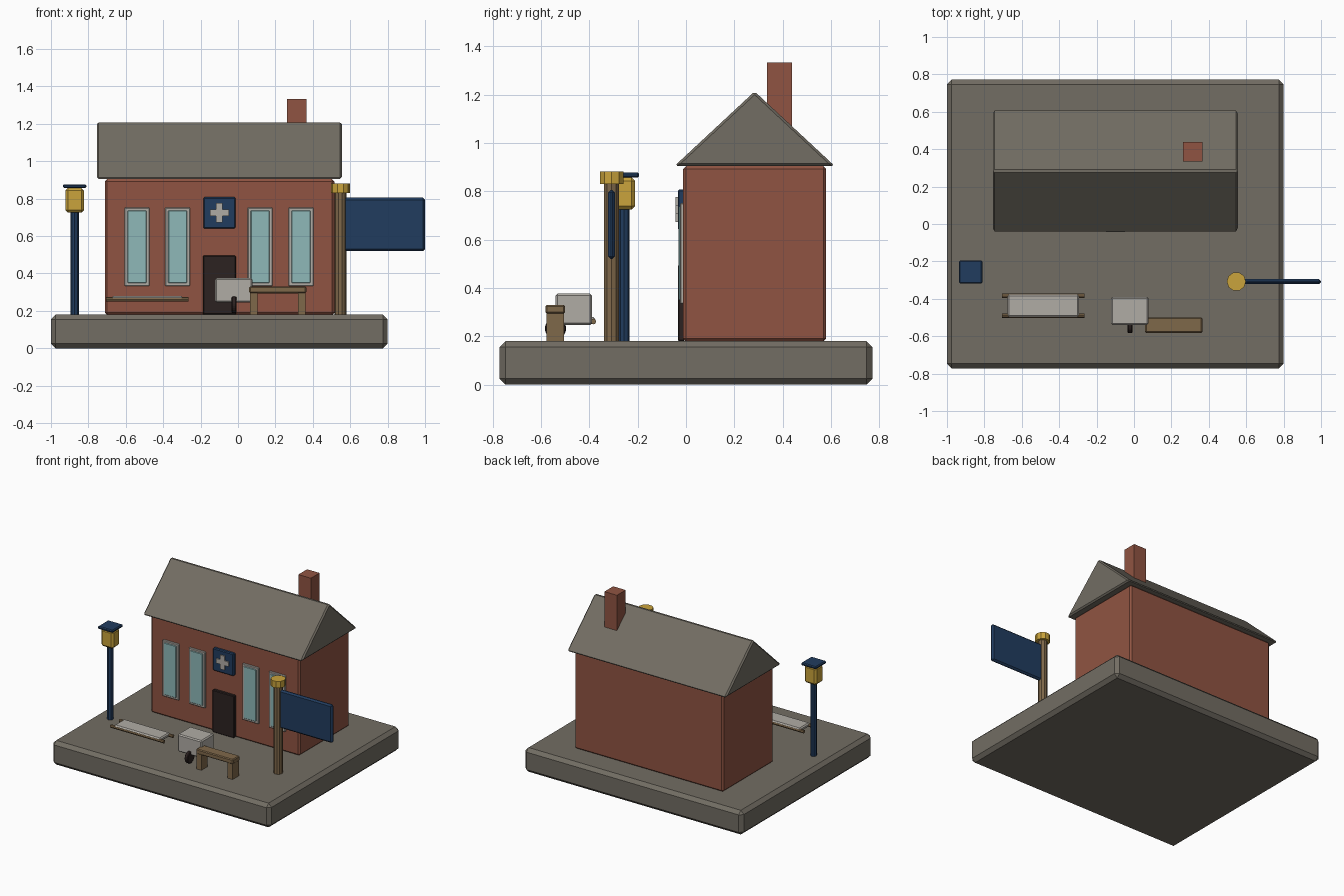
import bpy, bmesh, math
from mathutils import Matrix

if "Cube" in bpy.data.objects:
    bpy.data.objects.remove(bpy.data.objects["Cube"])


def mat(name, r, g, b):
    m = bpy.data.materials.new(name)
    lin = [((c / 255 + 0.055) / 1.055) ** 2.4 for c in (r, g, b)]
    m.diffuse_color = (*lin, 1)
    m.use_nodes = True
    m.node_tree.nodes["Principled BSDF"].inputs["Base Color"].default_value = m.diffuse_color
    return m


STONE = mat("stone grey", 114, 109, 99)
BRICK = mat("brick red", 144, 84, 66)
NAVY = mat("navy blue", 33, 60, 95)
GOLD = mat("lamp gold", 202, 164, 60)
GLASS = mat("pale glass", 142, 184, 184)
WHITE = mat("off white", 176, 172, 165)
WOOD = mat("wood brown", 127, 104, 74)
DARK = mat("dark brown", 44, 34, 33)


def finish(name, bm, material, bevel=0):
    if bevel:
        bmesh.ops.bevel(bm, geom=bm.edges[:], offset=bevel, segments=1,
                        affect='EDGES', clamp_overlap=True)
    bmesh.ops.recalc_face_normals(bm, faces=bm.faces[:])
    me = bpy.data.meshes.new(name)
    bm.to_mesh(me)
    bm.free()
    me.materials.append(material)
    ob = bpy.data.objects.new(name, me)
    bpy.context.collection.objects.link(ob)
    return ob


def box(name, x, y, z, material, bevel=0):
    """Box from (min, max) pairs."""
    bm = bmesh.new()
    bmesh.ops.create_cube(bm, size=1)
    for v in bm.verts:
        v.co = [lo + (c + 0.5) * (hi - lo) for c, (lo, hi) in zip(v.co, (x, y, z))]
    return finish(name, bm, material, bevel)


def cyl(name, centre, r, length, material, sides=10, axis='Z', bevel=0):
    bm = bmesh.new()
    bmesh.ops.create_cone(bm, cap_ends=True, segments=sides, radius1=r, radius2=r, depth=length)
    # put a corner on the y axis
    bmesh.ops.rotate(bm, verts=bm.verts, matrix=Matrix.Rotation(math.pi / 2, 3, 'Z'))
    if axis == 'X':
        bmesh.ops.rotate(bm, verts=bm.verts, matrix=Matrix.Rotation(math.pi / 2, 3, 'Y'))
    bmesh.ops.translate(bm, verts=bm.verts, vec=centre)
    return finish(name, bm, material, bevel)


# Ground slab and house body
box("ground_slab", (-1, 0.8), (-0.772, 0.772), (0, 0.18), STONE, 0.025)
box("house_walls", (-0.712, 0.515), (-0.012, 0.58), (0.178, 0.904), BRICK, 0.012)

# Gable roof: triangular prism along x
bm = bmesh.new()
ends = [[bm.verts.new((x, y, z)) for y, z in ((-0.047, 0.905), (0.615, 0.905), (0.284, 1.213))]
        for x in (-0.755, 0.555)]
bm.faces.new(ends[0])
bm.faces.new(ends[1])
for i in range(3):
    j = (i + 1) % 3
    bm.faces.new((ends[0][i], ends[0][j], ends[1][j], ends[1][i]))
finish("gable_roof", bm, STONE, 0.01)
box("chimney", (0.263, 0.366), (0.335, 0.438), (1.0, 1.333), BRICK)

# Windows
for i, cx in enumerate((-0.54, -0.323, 0.118, 0.337), 1):
    box(f"window_frame_{i}", (cx - 0.067, cx + 0.067), (-0.024, -0.005), (0.333, 0.752), WHITE, 0.004)
    box(f"window_glass_{i}", (cx - 0.05, cx + 0.05), (-0.031, -0.022), (0.35, 0.737), GLASS, 0.003)

# Door, wall plaque and cross
box("door", (-0.188, -0.01), (-0.034, -0.005), (0.18, 0.495), DARK, 0.005)
box("wall_plaque", (-0.185, -0.014), (-0.034, -0.005), (0.64, 0.808), NAVY, 0.006)
box("cross_upright", (-0.117, -0.083), (-0.043, -0.03), (0.672, 0.776), WHITE)
box("cross_bar", (-0.151, -0.049), (-0.043, -0.03), (0.707, 0.741), WHITE)

# Street lamp
lx, ly = -0.873, -0.256
cyl("lamp_pole", (lx, ly, 0.455), 0.022, 0.55, NAVY, 8)
box("lamp_lantern", (lx - 0.05, lx + 0.05), (ly - 0.045, ly + 0.045), (0.725, 0.857), GOLD, 0.014)
box("lamp_cap", (lx - 0.062, lx + 0.062), (ly - 0.062, ly + 0.062), (0.857, 0.877), NAVY, 0.006)

# Sign post with hanging board
px, py = 0.547, -0.308
cyl("sign_post", (px, py, 0.51), 0.032, 0.66, WOOD, 10)
cyl("sign_post_cap", (px, py, 0.856), 0.051, 0.05, GOLD, 10)
box("sign_board", (0.56, 1.0), (py - 0.014, py + 0.014), (0.52, 0.805), NAVY, 0.011)

# Bench
box("bench_seat", (0.06, 0.365), (-0.582, -0.5), (0.294, 0.33), WOOD, 0.006)
for side, x in (("left", 0.063), ("right", 0.32)):
    box(f"bench_leg_{side}", (x, x + 0.04), (-0.578, -0.505), (0.18, 0.3), WOOD)

# Barrow: box body and front wheel
box("barrow_box", (-0.122, 0.077), (-0.54, -0.389), (0.246, 0.376), WHITE, 0.008)
cyl("barrow_wheel", (-0.021, -0.54, 0.232), 0.045, 0.027, DARK, 12, 'X', 0.005)

# Stretcher: canvas bed on two poles
box("stretcher_bed", (-0.675, -0.295), (-0.497, -0.376), (0.25, 0.279), WHITE, 0.008)
for side, y in (("front", -0.49), ("back", -0.384)):
    cyl(f"stretcher_pole_{side}", (-0.485, y, 0.261), 0.012, 0.44, WOOD, 8, 'X')
